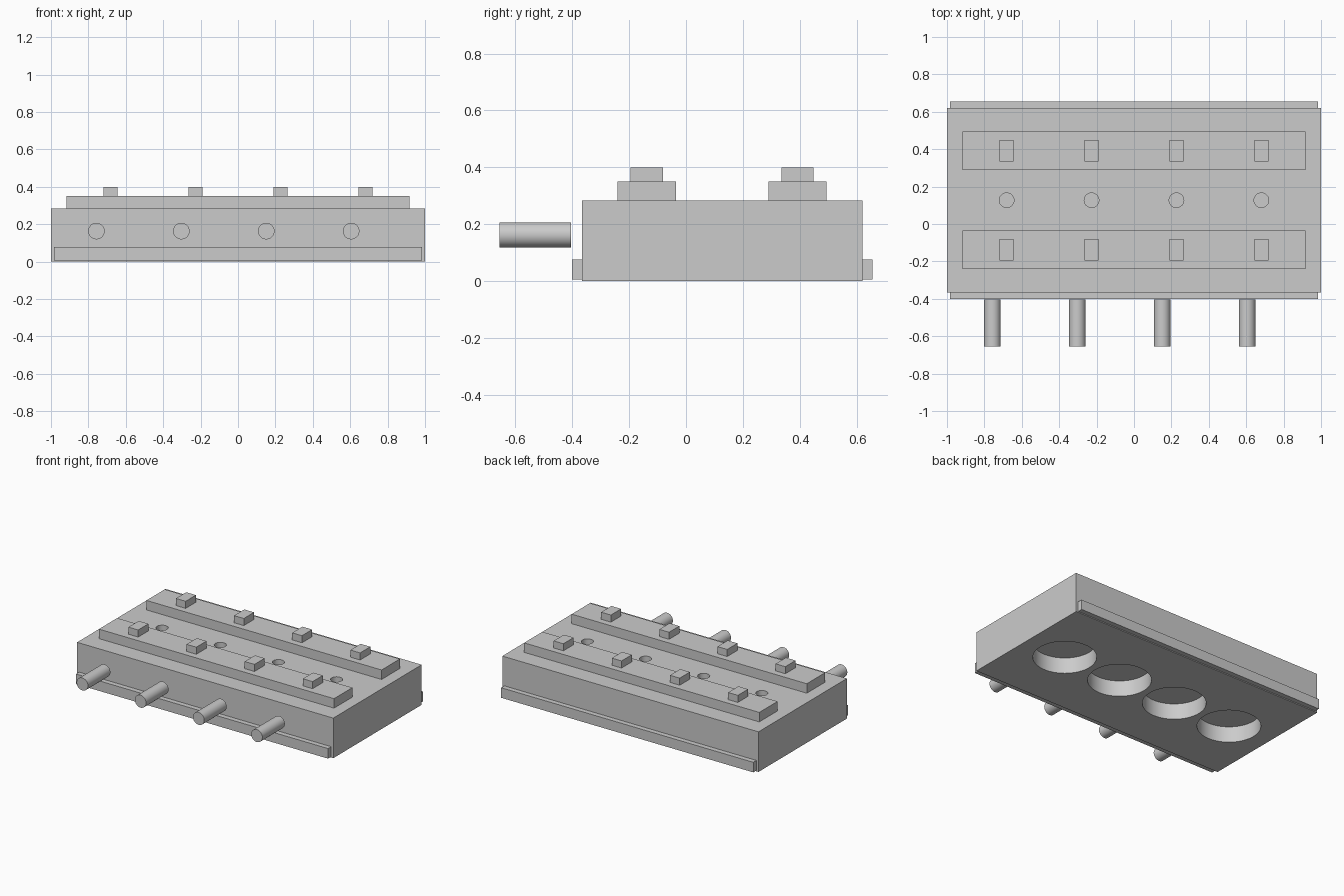
import bpy
import math

default_cube = bpy.data.objects.get("Cube")
if default_cube:
    bpy.data.objects.remove(default_cube, do_unlink=True)

# Single grey metal
metal = bpy.data.materials.new("grey_metal")
metal.use_nodes = True
GREY = (0.6, 0.6, 0.6, 1)
metal.diffuse_color = GREY
metal.node_tree.nodes["Principled BSDF"].inputs["Base Color"].default_value = GREY

MID_Y = 0.127          # centre line of the block
HALF_Y = 0.493
TOP = 0.283
RAIL_TOP = 0.35
SPACING = 0.454
STATIONS = [(i - 1.5) * SPACING for i in range(4)]


def finish(obj, name):
    obj.name = name
    obj.data.name = name
    obj.data.materials.clear()
    obj.data.materials.append(metal)
    return obj


def box(name, x, y, half_x, half_y, bottom, top):
    bpy.ops.mesh.primitive_cube_add(size=2, location=(x, y, (bottom + top) / 2))
    obj = bpy.context.object
    obj.scale = (half_x, half_y, (top - bottom) / 2)
    bpy.ops.object.transform_apply(location=False, rotation=False, scale=True)
    return finish(obj, name)


def cylinder(name, location, radius, length, along_y=False):
    tilt = math.pi / 2 if along_y else 0
    bpy.ops.mesh.primitive_cylinder_add(vertices=64, radius=radius, depth=length,
                                        location=location, rotation=(tilt, 0, 0))
    obj = finish(bpy.context.object, name)
    bpy.ops.object.shade_smooth_by_angle(angle=math.radians(30))
    return obj


def drill(target, x, radius, bottom, top):
    cutter = cylinder("cutter", (x, MID_Y, (bottom + top) / 2), radius, top - bottom)
    cutter.hide_render = True
    mod = target.modifiers.new("drill", "BOOLEAN")
    mod.operation = "DIFFERENCE"
    mod.solver = "EXACT"
    mod.object = cutter
    bpy.ops.object.select_all(action="DESELECT")
    target.select_set(True)
    bpy.context.view_layer.objects.active = target
    bpy.ops.object.modifier_apply(modifier=mod.name)
    bpy.data.objects.remove(cutter, do_unlink=True)


# Main block with round pockets underneath and small bores on top
block = box("main_block", 0, MID_Y, 1, HALF_Y, 0, TOP)
for x in STATIONS:
    drill(block, x, 0.203, -0.1, 0.112)
    drill(block, x, 0.039, 0.16, TOP + 0.1)
bpy.ops.object.shade_smooth_by_angle(angle=math.radians(30))

for side, label in ((-1, "front"), (1, "back")):
    # Flange strip along the lower edge
    box(f"{label}_flange", 0, MID_Y + side * (HALF_Y + 0.0175), 0.984, 0.0175, 0.006, 0.077)
    # Raised rail with its caps
    rail_y = MID_Y + side * 0.265
    box(f"{label}_rail", 0, rail_y, 0.918, 0.102, TOP, RAIL_TOP)
    for n, x in enumerate(STATIONS, 1):
        box(f"{label}_rail_cap_{n}", x, rail_y, 0.038, 0.057, RAIL_TOP, 0.4)

# Front pipes, set a little to one side of each bore
for n, x in enumerate(STATIONS, 1):
    cylinder(f"front_pipe_{n}", (x - 0.076, -0.53, 0.163), 0.044, 0.25, along_y=True)
